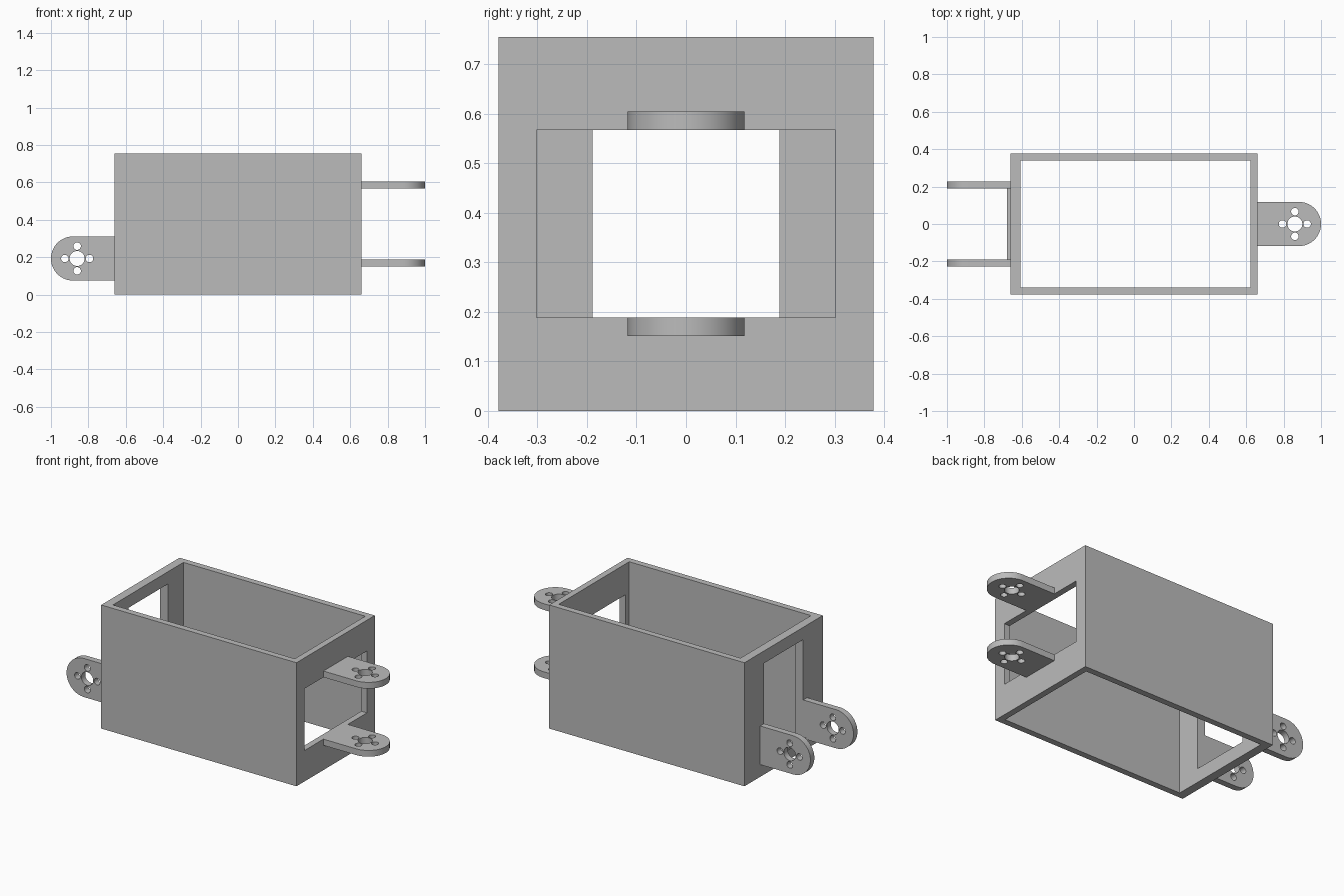
import bpy
import math
from mathutils import Matrix, Vector

cube = bpy.data.objects.get("Cube")
if cube:
    bpy.data.objects.remove(cube, do_unlink=True)

grey = bpy.data.materials.new("plain grey")
grey.use_nodes = True
grey.diffuse_color = (0.5, 0.5, 0.5, 1)
grey.node_tree.nodes["Principled BSDF"].inputs["Base Color"].default_value = (0.5, 0.5, 0.5, 1)

X0, X1 = -0.66, 0.66      # end faces of the housing
HALF_Y, TOP = 0.378, 0.755
WALL = 0.038
LUG_R, LUG_TIP = 0.118, 1.0
HOLE_X = 0.86


def box(name, lo, hi):
    """Axis-aligned block between two corners."""
    lo, hi = Vector(lo), Vector(hi)
    bpy.ops.mesh.primitive_cube_add(size=1, location=(0, 0, 0))
    ob = bpy.context.object
    ob.name = name
    ob.data.transform(Matrix.Translation((lo + hi) / 2) @ Matrix.Diagonal((*(hi - lo), 1)))
    ob.data.materials.append(grey)
    return ob


def cylinder(name, x, y, radius, depth, sides):
    """Upright cylinder centred on z = 0."""
    bpy.ops.mesh.primitive_cylinder_add(vertices=sides, radius=radius, depth=depth)
    ob = bpy.context.object
    ob.name = name
    ob.data.transform(Matrix.Translation((x, y, 0)))
    ob.data.materials.append(grey)
    return ob


def boolean(target, tool, operation="DIFFERENCE"):
    """Apply a boolean and remove the tool object."""
    mod = target.modifiers.new("cut", "BOOLEAN")
    mod.operation, mod.object, mod.solver = operation, tool, "EXACT"
    bpy.context.view_layer.objects.active = target
    bpy.ops.object.modifier_apply(modifier=mod.name)
    bpy.data.objects.remove(tool, do_unlink=True)


# Housing: a tube open at top and bottom, with a window in each end wall
housing = box("housing", (X0, -HALF_Y, 0), (X1, HALF_Y, TOP))
boolean(housing, box("cavity_cutter", (X0 + 0.053, -HALF_Y + WALL, -1),
                     (X1 - WALL, HALF_Y - WALL, 2)))
boolean(housing, box("wide_window_cutter", (0.5, -0.302, 0.189), (0.8, 0.302, 0.567)))
boolean(housing, box("tall_window_cutter", (-0.8, -0.189, 0.075), (-0.5, 0.189, 0.68)))

# Low sill between the upright lugs
box("window_sill", (-0.68, -0.189, 0.075), (X0 + 0.053, 0.189, 0.085))


def lug(name, matrix):
    """Round-ended plate along +x with a horn bore and four screw holes."""
    centre = LUG_TIP - LUG_R
    ob = box(name, (X1, -LUG_R, -WALL / 2), (centre, LUG_R, WALL / 2))
    boolean(ob, cylinder("round_end", centre, 0, LUG_R, WALL, 64), "UNION")
    boolean(ob, cylinder("bore_cutter", HOLE_X, 0, 0.04, 0.2, 32))
    for i in range(4):
        a = i * math.pi / 2
        boolean(ob, cylinder("screw_cutter", HOLE_X + 0.066 * math.cos(a),
                             0.066 * math.sin(a), 0.02, 0.2, 24))
    ob.data.transform(matrix)
    bpy.ops.object.select_all(action="DESELECT")
    ob.select_set(True)
    bpy.context.view_layer.objects.active = ob
    bpy.ops.object.shade_smooth_by_angle(angle=math.radians(30))


# Flat lugs above and below the wide window
for name, z in (("upper_lug", 0.567 + WALL / 2), ("lower_lug", 0.189 - WALL / 2)):
    lug(name, Matrix.Translation((0, 0, z)))

# Upright lugs either side of the tall window
turn = Matrix.Rotation(math.pi, 4, "Z") @ Matrix.Rotation(math.pi / 2, 4, "X")
for name, side in (("front_lug", -1), ("back_lug", 1)):
    lug(name, Matrix.Translation((0, side * (0.189 + WALL / 2), 0.193)) @ turn)
